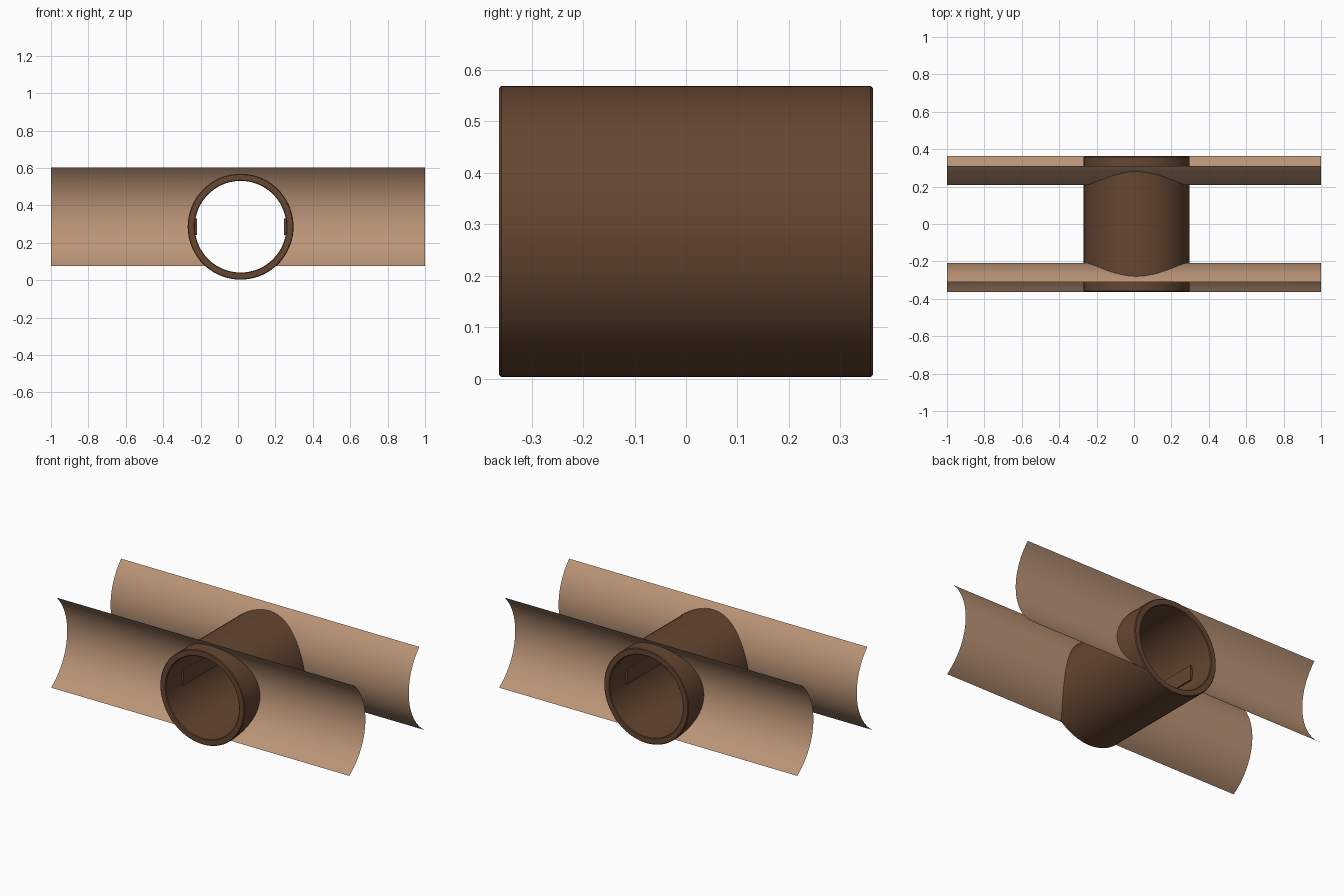
import bpy, bmesh, math

if "Cube" in bpy.data.objects:
    bpy.data.objects.remove(bpy.data.objects["Cube"])

XC, ZC = 0.014, 0.286           # tube axis
R_OUT, R_IN, HALF = 0.283, 0.245, 0.363
R_CUT = 0.264                   # opening in the sheets, hidden in the tube wall


def material(name, rgb):
    m = bpy.data.materials.new(name)
    m.diffuse_color = (*rgb, 1)
    m.use_nodes = True
    m.node_tree.nodes["Principled BSDF"].inputs["Base Color"].default_value = m.diffuse_color
    return m


brown = material("dark_brown", (0.13, 0.062, 0.031))
tan = material("light_tan", (0.50, 0.30, 0.185))


def finish(bm, name, mat):
    bmesh.ops.recalc_face_normals(bm, faces=bm.faces)
    me = bpy.data.meshes.new(name)
    bm.to_mesh(me)
    bm.free()
    me.materials.append(mat)
    ob = bpy.data.objects.new(name, me)
    bpy.context.collection.objects.link(ob)
    bpy.ops.object.select_all(action='DESELECT')
    ob.select_set(True)
    bpy.context.view_layer.objects.active = ob
    bpy.ops.object.shade_smooth_by_angle(angle=math.radians(35))
    return ob


# Cross tube: closed ring profile with chamfered rims, spun about the y axis
def tube():
    b, n = 0.004, 72
    prof = [(R_OUT, -HALF + b), (R_OUT, HALF - b), (R_OUT - b, HALF), (R_IN + b, HALF),
            (R_IN, HALF - b), (R_IN, -HALF + b), (R_IN + b, -HALF), (R_OUT - b, -HALF)]
    bm = bmesh.new()
    rings = []
    for i in range(n):
        a = 2 * math.pi * i / n
        rings.append([bm.verts.new((XC + r * math.cos(a), y, ZC + r * math.sin(a)))
                      for r, y in prof])
    for i in range(n):
        p, q = rings[i], rings[(i + 1) % n]
        for j in range(len(prof)):
            k = (j + 1) % len(prof)
            bm.faces.new((p[j], p[k], q[k], q[j]))
    finish(bm, "cross_tube", brown)


# Curved sheet: thin arc profile running along x, open where the tube passes
def sheet(name, side):
    cy, cz, r = 0.546, 0.361, 0.338
    z_bot, z_top = 0.077, 0.602
    t_end = math.acos((z_bot - ZC) / R_CUT)
    top = ZC + R_CUT
    rows = [z_top + (top - z_top) * i / 4 for i in range(4)]
    rows += [ZC + R_CUT * math.cos(t_end * i / 36) for i in range(37)]
    bm = bmesh.new()
    grid = []
    for z in rows:
        y = side * (cy - math.sqrt(r * r - (z - cz) ** 2))
        hw = math.sqrt(max(0, R_CUT ** 2 - (z - ZC) ** 2))
        grid.append([bm.verts.new((x, y, z)) for x in (-1, XC - hw, XC + hw, 1)])
    for p, q in zip(grid, grid[1:]):
        for j in (0, 2):
            bm.faces.new((p[j], p[j + 1], q[j + 1], q[j]))
    bmesh.ops.remove_doubles(bm, verts=bm.verts, dist=1e-5)
    finish(bm, name, tan)


# Narrow strips along the inner tube wall, between the sheets
def strip(name, side):
    bm = bmesh.new()
    bmesh.ops.create_cube(bm, size=1)
    for v in bm.verts:
        v.co = (XC + side * 0.24 + v.co.x * 0.016, v.co.y * 0.42, ZC + v.co.z * 0.09)
    finish(bm, name, brown)


tube()
sheet("back_sheet", 1)
sheet("front_sheet", -1)
strip("left_inner_strip", -1)
strip("right_inner_strip", 1)
